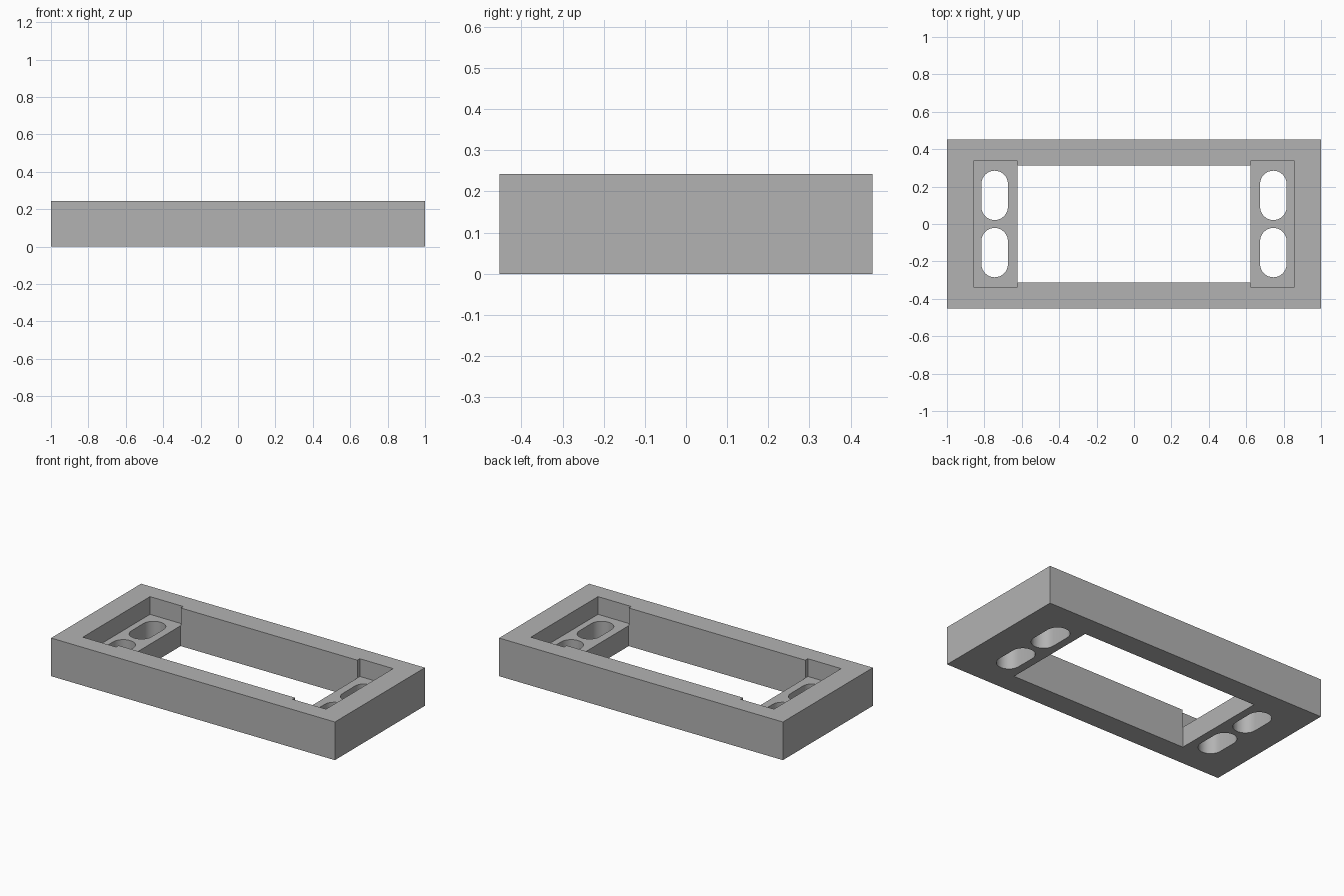
import bpy
import bmesh
from math import pi, cos, sin

cube = bpy.data.objects.get("Cube")
if cube:
    bpy.data.objects.remove(cube, do_unlink=True)

HALF_X, HALF_Y, HEIGHT = 1.0, 0.453, 0.243
WINDOW_X, WINDOW_Y = 0.623, 0.313
POCKET_X, POCKET_Y = 0.857, 0.338
SHELF_Z = 0.13
SLOT_X, SLOT_Y, SLOT_R, SLOT_HALF = 0.745, 0.153, 0.071, 0.132

grey = bpy.data.materials.new("plain grey")
grey.use_nodes = True
colour = (0.45, 0.45, 0.45, 1)
grey.diffuse_color = colour
grey.node_tree.nodes["Principled BSDF"].inputs["Base Color"].default_value = colour


def prism(name, outline, z0, z1):
    """Extrude a counter-clockwise outline from z0 to z1."""
    bm = bmesh.new()
    base = bm.faces.new([bm.verts.new((x, y, z0)) for x, y in outline])
    top = bmesh.ops.extrude_face_region(bm, geom=[base])["geom"]
    for v in top:
        if isinstance(v, bmesh.types.BMVert):
            v.co.z = z1
    bmesh.ops.recalc_face_normals(bm, faces=bm.faces)
    mesh = bpy.data.meshes.new(name)
    bm.to_mesh(mesh)
    bm.free()
    mesh.materials.append(grey)
    obj = bpy.data.objects.new(name, mesh)
    bpy.context.collection.objects.link(obj)
    return obj


def rect(x0, x1, y):
    return [(x0, -y), (x1, -y), (x1, y), (x0, y)]


def stadium(cx, cy, r, half, steps=16):
    points = []
    for end in (0, 1):
        offset = (half - r) * (1 - 2 * end)
        for i in range(steps + 1):
            a = pi * (end + i / steps)
            points.append((cx + r * cos(a), cy + offset + r * sin(a)))
    return points


# Solid outer block
frame = prism("mounting_frame", rect(-HALF_X, HALF_X, HALF_Y), 0, HEIGHT)

# Central opening, end pockets and pairs of screw slots
cutters = [prism("window_cutter", rect(-WINDOW_X, WINDOW_X, WINDOW_Y), -0.1, HEIGHT + 0.1)]
for side in (-1, 1):
    ends = sorted((side * (WINDOW_X - 0.001), side * POCKET_X))
    cutters.append(prism("pocket_cutter", rect(*ends, POCKET_Y), SHELF_Z, HEIGHT + 0.1))
    for row in (-1, 1):
        outline = stadium(side * SLOT_X, row * SLOT_Y, SLOT_R, SLOT_HALF)
        cutters.append(prism("slot_cutter", outline, -0.1, HEIGHT + 0.05))

bpy.ops.object.select_all(action="DESELECT")
frame.select_set(True)
bpy.context.view_layer.objects.active = frame
for cutter in cutters:
    cutter.hide_render = True
    mod = frame.modifiers.new("cut", "BOOLEAN")
    mod.operation = "DIFFERENCE"
    mod.solver = "EXACT"
    mod.object = cutter
    bpy.ops.object.modifier_apply(modifier=mod.name)
    bpy.data.objects.remove(cutter, do_unlink=True)

# Round slot walls, crisp edges elsewhere
bpy.ops.object.shade_smooth_by_angle(angle=pi / 6)
